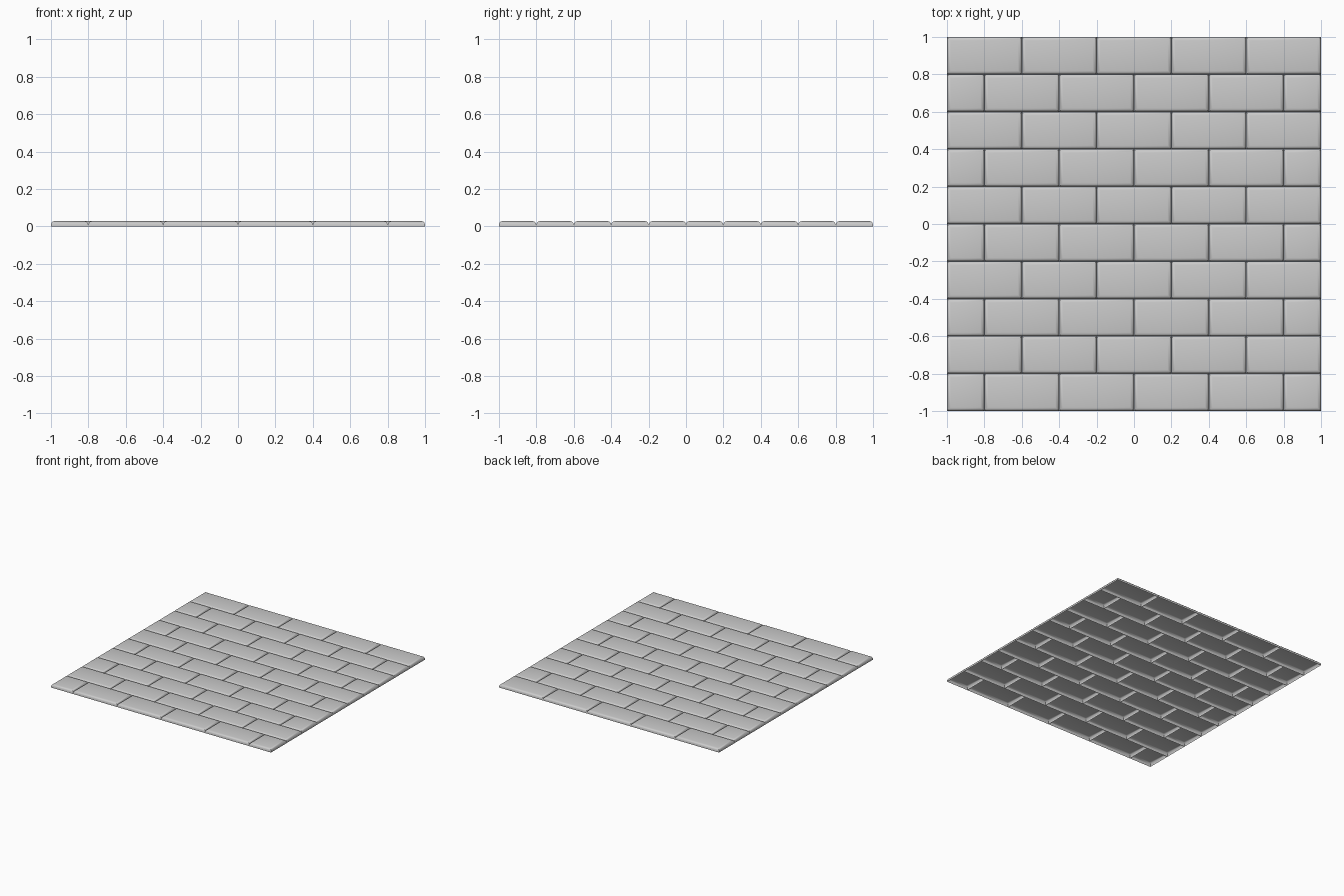
import bpy, bmesh

if "Cube" in bpy.data.objects:
    bpy.data.objects.remove(bpy.data.objects["Cube"])

HEIGHT, ROUND = 0.028, 0.02
ROW, BRICK = 0.2, 0.4

stone = bpy.data.materials.new("grey stone")
stone.diffuse_color = (0.6, 0.6, 0.6, 1)
stone.use_nodes = True
stone.node_tree.nodes["Principled BSDF"].inputs["Base Color"].default_value = stone.diffuse_color


def add_brick(bm, x0, x1, y0, y1):
    """Open-bottomed paving brick with rounded top edges."""
    low = [bm.verts.new((x, y, 0)) for x, y in ((x0, y0), (x1, y0), (x1, y1), (x0, y1))]
    high = [bm.verts.new((v.co.x, v.co.y, HEIGHT)) for v in low]
    for i in range(4):
        j = (i + 1) % 4
        bm.faces.new((low[i], low[j], high[j], high[i]))
    top = bm.faces.new(high)
    bmesh.ops.bevel(bm, geom=list(top.edges), offset=ROUND, segments=3,
                    profile=0.5, affect='EDGES')


# One object per course, alternating full bricks and offset bricks with halves
for row in range(10):
    y0 = -1 + row * ROW
    if row % 2:
        joints = [-1 + i * BRICK for i in range(6)]
    else:
        joints = [-1] + [-0.8 + i * BRICK for i in range(5)] + [1]
    bm = bmesh.new()
    for x0, x1 in zip(joints, joints[1:]):
        add_brick(bm, x0, x1, y0, y0 + ROW)
    mesh = bpy.data.meshes.new(f"brick_course_{row + 1}")
    bm.to_mesh(mesh)
    bm.free()
    mesh.materials.append(stone)
    course = bpy.data.objects.new(mesh.name, mesh)
    bpy.context.collection.objects.link(course)
    bpy.context.view_layer.objects.active = course
    course.select_set(True)
    bpy.ops.object.shade_smooth_by_angle(angle=0.7)
    course.select_set(False)
